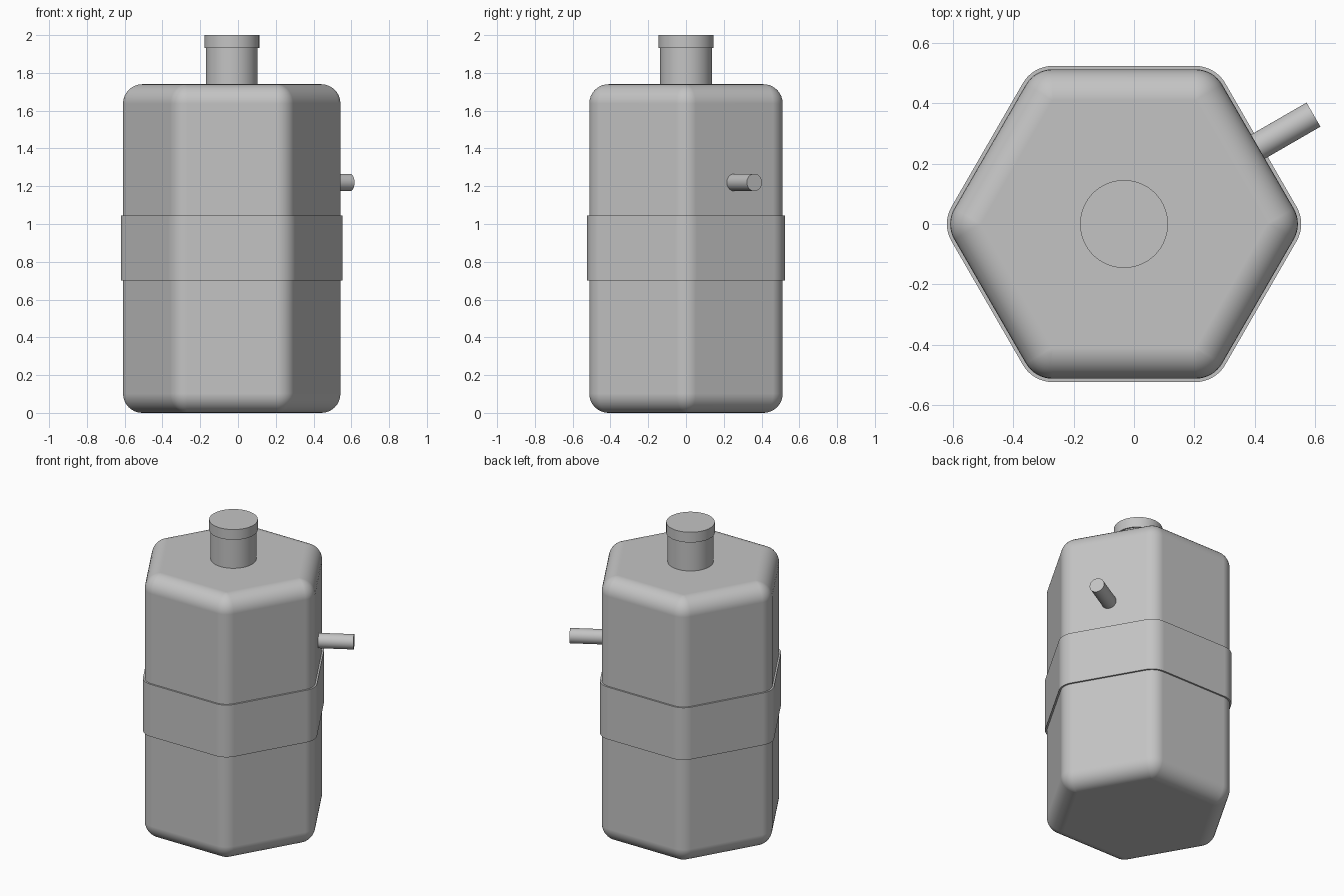
import bpy, bmesh, math
from mathutils import Matrix, Vector

cube = bpy.data.objects.get("Cube")
if cube:
    bpy.data.objects.remove(cube, do_unlink=True)

AXIS_X = -0.033      # vertical axis of the tank
APOTHEM = 0.512      # centre to flat side
HEIGHT = 1.74
FILLET = 0.102

grey = bpy.data.materials.new("plain grey")
grey.use_nodes = True
COLOUR = (0.55, 0.55, 0.55, 1)
grey.diffuse_color = COLOUR
grey.node_tree.nodes["Principled BSDF"].inputs["Base Color"].default_value = COLOUR


def finish(name, bm):
    """Turn a bmesh into a smooth-shaded object with crisp edges."""
    bmesh.ops.remove_doubles(bm, verts=bm.verts, dist=1e-5)
    bmesh.ops.recalc_face_normals(bm, faces=bm.faces)
    mesh = bpy.data.meshes.new(name)
    bm.to_mesh(mesh)
    bm.free()
    mesh.materials.append(grey)
    obj = bpy.data.objects.new(name, mesh)
    bpy.context.collection.objects.link(obj)
    bpy.ops.object.select_all(action='DESELECT')
    obj.select_set(True)
    bpy.context.view_layer.objects.active = obj
    bpy.ops.object.shade_smooth_by_angle(angle=math.radians(30))
    weighted = obj.modifiers.new("even shading", 'WEIGHTED_NORMAL')
    weighted.keep_sharp = True
    return obj


def hexagon(radius, z, steps=8):
    """Rounded hexagon: a fixed inner hexagon grown outward by radius."""
    corner = (APOTHEM - FILLET) / math.cos(math.pi / 6)
    points = []
    for side in range(6):
        mid = side * math.pi / 3
        for i in range(steps + 1):
            a = mid + (i / steps - 0.5) * math.pi / 3
            points.append(Vector((AXIS_X + corner * math.cos(mid) + radius * math.cos(a),
                                  corner * math.sin(mid) + radius * math.sin(a), z)))
    return points


def loft(name, profile, closed=False):
    """Skin hexagon rings given as (growth, height) pairs."""
    bm = bmesh.new()
    rings = [[bm.verts.new(p) for p in hexagon(r, z)] for r, z in profile]
    pairs = list(zip(rings, rings[1:]))
    if closed:
        pairs.append((rings[-1], rings[0]))
    else:
        bm.faces.new(rings[0])
        bm.faces.new(rings[-1])
    for low, high in pairs:
        for i in range(len(low)):
            j = (i + 1) % len(low)
            bm.faces.new((low[i], low[j], high[j], high[i]))
    return finish(name, bm)


def cylinder(name, radius, start, end):
    start, end = Vector(start), Vector(end)
    axis = end - start
    bm = bmesh.new()
    turn = axis.to_track_quat('Z', 'Y').to_matrix().to_4x4()
    bmesh.ops.create_cone(bm, cap_ends=True, segments=64, radius1=radius, radius2=radius,
                          depth=axis.length,
                          matrix=Matrix.Translation((start + end) / 2) @ turn)
    return finish(name, bm)


# Tank body with every edge rounded
arc = [i / 8 * math.pi / 2 for i in range(9)]
bottom = [(FILLET * math.sin(a), FILLET * (1 - math.cos(a))) for a in arc]
top = [(r, HEIGHT - z) for r, z in reversed(bottom)]
loft("tank_body", bottom + top)

# Thin band wrapped around the middle
inner, outer = FILLET - 0.002, FILLET + 0.011
loft("middle_band", [(inner, 0.70), (outer, 0.70), (outer, 1.045), (inner, 1.045)], closed=True)

# Filler neck and cap
cylinder("filler_neck", 0.137, (AXIS_X, 0, HEIGHT - 0.02), (AXIS_X, 0, 1.95))
cylinder("filler_cap", 0.1455, (AXIS_X, 0, 1.932), (AXIS_X, 0, 2.0))

# Outlet pipe through the back left side
out = Vector((math.cos(math.pi / 6), math.sin(math.pi / 6), 0))
base = Vector((AXIS_X, 0, 1.22))
cylinder("outlet_pipe", 0.046, base + out * 0.48, base + out * 0.724)
